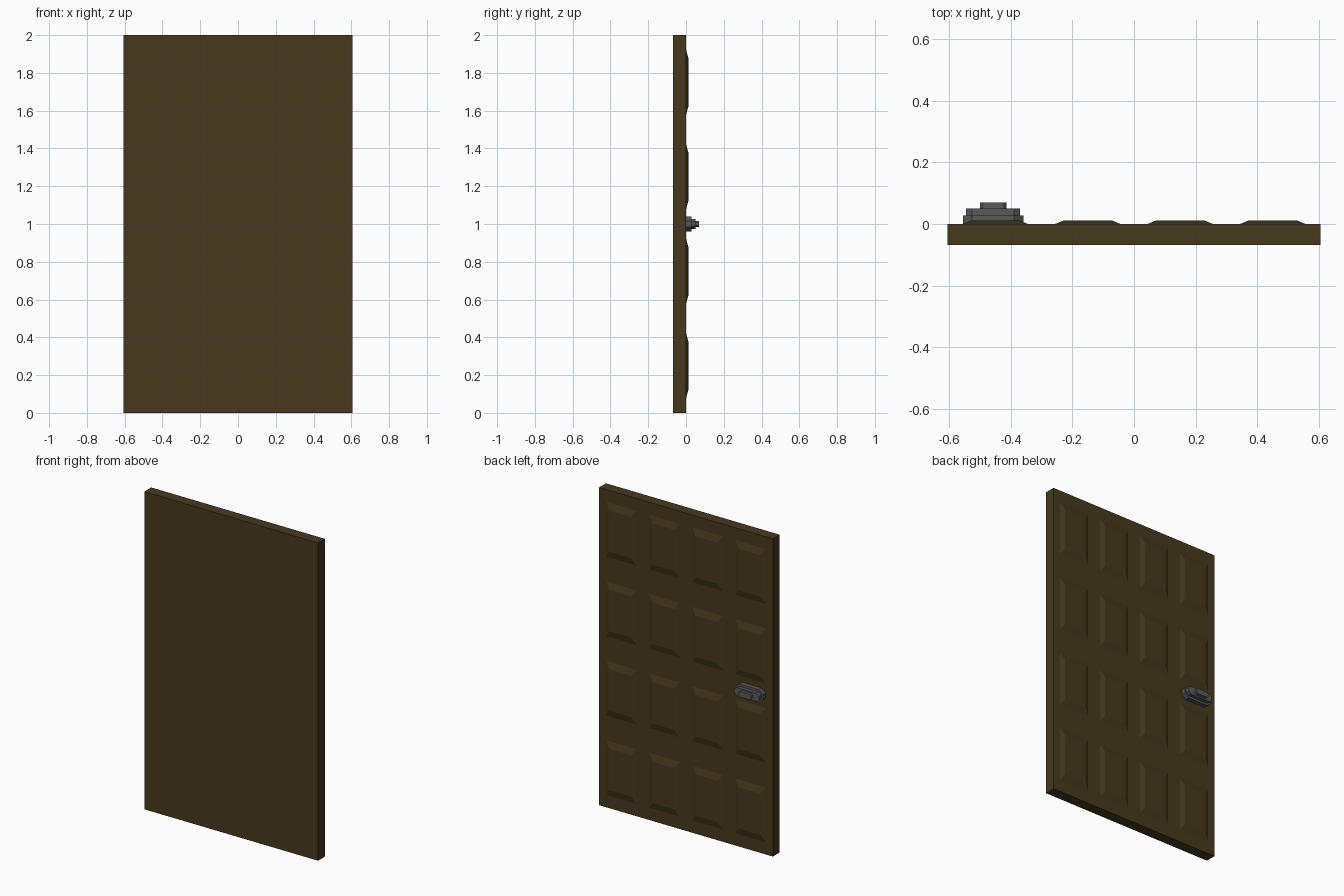
import bpy, bmesh
from mathutils import Vector

if "Cube" in bpy.data.objects:
    bpy.data.objects.remove(bpy.data.objects["Cube"])


def material(name, color):
    m = bpy.data.materials.new(name)
    m.diffuse_color = (*color, 1)
    m.use_nodes = True
    m.node_tree.nodes["Principled BSDF"].inputs["Base Color"].default_value = m.diffuse_color
    return m


def make_object(name, bm, mat):
    bmesh.ops.recalc_face_normals(bm, faces=bm.faces)
    me = bpy.data.meshes.new(name)
    bm.to_mesh(me)
    bm.free()
    ob = bpy.data.objects.new(name, me)
    ob.data.materials.append(mat)
    bpy.context.collection.objects.link(ob)
    return ob


wood = material("dark_wood", (0.061, 0.041, 0.013))
metal = material("dark_metal", (0.1, 0.1, 0.105))

# Door slab: gridded rear face, extruded forward
W, H, FRONT, REAR = 0.605, 2.0, -0.068, 0.0
cx = [-0.45, -0.15, 0.15, 0.45]
cz = [0.25, 0.75, 1.25, 1.75]
xs = [-W] + [c + s for c in cx for s in (-0.106, 0.106)] + [W]
zs = [0.0] + [c + s for c in cz for s in (-0.172, 0.172)] + [H]

bm = bmesh.new()
grid = [[bm.verts.new((x, REAR, z)) for z in zs] for x in xs]
panels = []
for i in range(len(xs) - 1):
    for j in range(len(zs) - 1):
        f = bm.faces.new((grid[i][j], grid[i][j + 1], grid[i + 1][j + 1], grid[i + 1][j]))
        if i % 2 and j % 2:
            panels.append(f)
rim = [e for e in bm.edges if e.is_boundary]
ext = bmesh.ops.extrude_edge_only(bm, edges=rim)["geom"]
for v in ext:
    if isinstance(v, bmesh.types.BMVert):
        v.co.y = FRONT
bmesh.ops.contextual_create(bm, geom=[e for e in ext if isinstance(e, bmesh.types.BMEdge)])

# Raised bevelled panels
bmesh.ops.inset_individual(bm, faces=panels, thickness=0.01)
for f in panels:
    c = f.calc_center_median()
    for v in f.verts:
        d = v.co - c
        v.co = c + Vector((0.077 if d.x > 0 else -0.077, 0.012,
                           0.13 if d.z > 0 else -0.13))
make_object("door_slab", bm, wood)


# Handle: stacked chamfered plates
def plate(name, hx, hz, cutx, cutz, y0, y1):
    quarter = [(hx, hz - cutz), (hx - cutx, hz)]
    pts = quarter + [(-x, z) for x, z in quarter[::-1]]
    pts += [(-x, -z) for x, z in pts]
    b = bmesh.new()
    lo = [b.verts.new((-0.457 + x, y0, 1.0 + z)) for x, z in pts]
    hi = [b.verts.new((-0.457 + x, y1, 1.0 + z)) for x, z in pts]
    b.faces.new(lo)
    b.faces.new(hi)
    n = len(pts)
    for i in range(n):
        k = (i + 1) % n
        b.faces.new((lo[i], lo[k], hi[k], hi[i]))
    make_object(name, b, metal)


plate("handle_base", 0.098, 0.04, 0.03, 0.025, REAR, 0.028)
plate("handle_grip", 0.088, 0.026, 0.02, 0.015, 0.028, 0.051)
plate("handle_cap", 0.043, 0.017, 0.008, 0.008, 0.051, 0.07)
